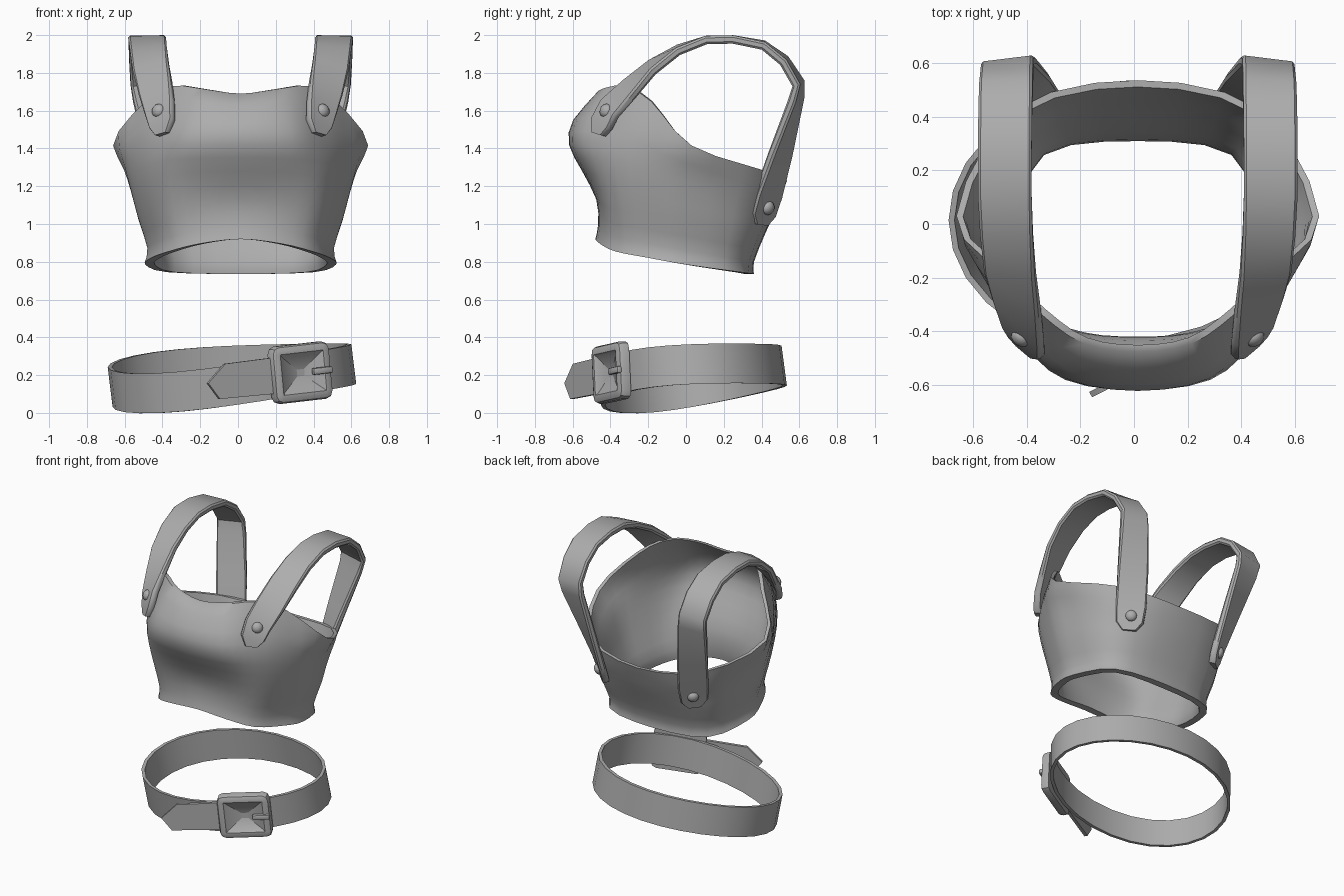
import bpy, bmesh, math
from mathutils import Vector, Matrix

if "Cube" in bpy.data.objects:
    bpy.data.objects.remove(bpy.data.objects["Cube"])

CX = 0.014  # sideways offset of the top garment

grey = bpy.data.materials.new("grey")
grey.diffuse_color = (0.42, 0.42, 0.42, 1)
grey.use_nodes = True
grey.node_tree.nodes["Principled BSDF"].inputs["Base Color"].default_value = grey.diffuse_color


def finish(name, bm, bevel=0, angle=40):
    """Turn a bmesh into a finished, shaded object."""
    bmesh.ops.recalc_face_normals(bm, faces=bm.faces)
    me = bpy.data.meshes.new(name)
    bm.to_mesh(me)
    bm.free()
    me.materials.append(grey)
    ob = bpy.data.objects.new(name, me)
    bpy.context.collection.objects.link(ob)
    bpy.ops.object.select_all(action='DESELECT')
    ob.select_set(True)
    bpy.context.view_layer.objects.active = ob
    if bevel:
        m = ob.modifiers.new("bevel", 'BEVEL')
        m.width, m.segments = bevel, 2
        bpy.ops.object.modifier_apply(modifier=m.name)
    bpy.ops.object.shade_smooth_by_angle(angle=math.radians(angle))
    return ob


def loft(rings, closed_path=False, caps=False):
    """Skin a list of closed rings."""
    bm = bmesh.new()
    vs = [[bm.verts.new(p) for p in r] for r in rings]
    n, m = len(vs), len(vs[0])
    for i in range(n if closed_path else n - 1):
        a, b = vs[i], vs[(i + 1) % n]
        for j in range(m):
            k = (j + 1) % m
            bm.faces.new((a[j], a[k], b[k], b[j]))
    if caps:
        bm.faces.new(vs[0])
        bm.faces.new(vs[-1])
    return bm


def smooth_line(pts, steps, closed):
    """Catmull-Rom curve through pts."""
    out, n = [], len(pts)

    def at(i):
        return pts[i % n] if closed else pts[max(0, min(i, n - 1))]
    for i in range(n if closed else n - 1):
        p0, p1, p2, p3 = (at(i + d) for d in (-1, 0, 1, 2))
        for s in range(steps):
            t = s / steps
            out.append(0.5 * (2 * p1 + (p2 - p0) * t + (2 * p0 - 5 * p1 + 4 * p2 - p3) * t * t
                              + (3 * p1 - p0 - 3 * p2 + p3) * t ** 3))
    return out if closed else out + [pts[-1]]


# --- Bodice: profiles from hem to rim at seven stations, mirrored and lofted ---
front = [(0, -.48, .92), (0, -.465, 1.0), (0, -.475, 1.13), (0, -.55, 1.28),
         (0, -.62, 1.42), (0, -.598, 1.55), (0, -.475, 1.69)]
bust = [(.22, -.455, .895), (.215, -.445, .97), (.23, -.455, 1.11), (.255, -.515, 1.27),
        (.27, -.58, 1.42), (.25, -.55, 1.56), (.20, -.445, 1.715)]
front_side = [(.38, -.375, .855), (.375, -.37, .93), (.405, -.385, 1.08), (.425, -.42, 1.25),
              (.425, -.445, 1.41), (.40, -.405, 1.56), (.36, -.335, 1.73)]
armhole = [(.475, -.195, .82), (.465, -.19, .895), (.505, -.20, 1.05), (.54, -.215, 1.21),
           (.555, -.23, 1.35), (.55, -.225, 1.49), (.505, -.185, 1.65)]
side = [(.505, 0, .785), (.49, 0, .86), (.54, 0, 1.02), (.58, 0, 1.17),
        (.615, 0, 1.28), (.652, .01, 1.355), (.675, .03, 1.415)]
back_side = [(.39, .29, .745), (.385, .29, .81), (.415, .335, .95), (.43, .365, 1.06),
             (.445, .395, 1.15), (.455, .41, 1.22), (.455, .425, 1.28)]
back = [(0, .36, .735), (0, .36, .80), (0, .42, .95), (0, .47, 1.06),
        (0, .50, 1.14), (0, .52, 1.19), (0, .535, 1.23)]
columns = [smooth_line([Vector(p) for p in c], 2, False)
           for c in (front, bust, front_side, armhole, side, back_side, back)]
outer = []
for right in zip(*columns):
    left = [Vector((-p.x, p.y, p.z)) for p in right[5:0:-1]]
    ring = smooth_line(list(right) + left, 3, True)
    outer.append([p + Vector((CX, 0, 0)) for p in ring])
# lining, thicker towards the hem
lining = []
for i, ring in enumerate(outer):
    thick = .05 - .025 * i / (len(outer) - 1)
    lining.append([p - Vector((p.x - CX, p.y + .03, 0)).normalized() * thick for p in ring])
finish("bodice", loft(outer + lining[::-1], closed_path=True), angle=50)

# --- Shoulder straps: x, y, z, twist in degrees, half width ---
path = [(.412, -.462, 1.475, 42, .04), (.415, -.447, 1.53, 42, .08),
        (.427, -.405, 1.61, 41, .09), (.45, -.30, 1.715, 33, .095),
        (.475, -.18, 1.83, 20, .097), (.488, -.04, 1.922, 9, .098),
        (.495, .11, 1.975, 0, .1), (.495, .25, 1.977, -3, .1),
        (.493, .41, 1.947, -6, .1), (.49, .52, 1.865, -8, .1),
        (.485, .595, 1.745, -9, .098), (.473, .583, 1.66, -13, .098),
        (.415, .50, 1.37, -31, .1), (.375, .435, 1.15, -42, .1),
        (.362, .405, 1.05, -44, .09), (.355, .392, 1.0, -44, .045)]
section = [(-1, -.5), (-.9, -1), (.9, -1), (1, -.5), (1, .5), (.9, 1), (-.9, 1), (-1, .5)]
for tag, sx in (("right", 1), ("left", -1)):
    rings = []
    for i, (x, y, z, a, hw) in enumerate(path):
        p = Vector((x, y, z))
        t = Vector(path[min(i + 1, len(path) - 1)][:3]) - Vector(path[max(i - 1, 0)][:3])
        t.normalize()
        w = Vector((math.cos(math.radians(a)), math.sin(math.radians(a)), 0))
        w = (w - t * w.dot(t)).normalized()
        n = t.cross(w)
        ring = [p + w * hw * u + n * .022 * v for u, v in section]
        rings.append([(sx * q.x + CX, q.y, q.z) for q in ring])
    finish(tag + "_shoulder_strap", loft(rings, caps=True))
    # flattened rivets at both strap ends
    for end, c, d in (("front", (.436, -.424, 1.60), (.6, -.7, .35)),
                      ("back", (.375, .435, 1.085), (.65, .7, -.25))):
        bm = bmesh.new()
        bmesh.ops.create_uvsphere(bm, u_segments=12, v_segments=8, radius=.038)
        bmesh.ops.scale(bm, vec=(1, 1, .75), verts=bm.verts)
        normal = Vector((sx * d[0], d[1], d[2]))
        bm.transform(Matrix.Translation((sx * c[0] + CX, c[1], c[2]))
                     @ normal.to_track_quat('Z', 'Y').to_matrix().to_4x4())
        finish(f"{tag}_{end}_rivet", bm, angle=60)

# --- Belt: tilted oval band ---
rings = []
half = Vector((-.013, -.014, .105))
for i in range(28):
    a = math.tau * i / 28
    c, s = math.cos(a), math.sin(a)
    mid = Vector((-.032 + .645 * c, .028 + .492 * s,
                  .198 + .06 * c + .052 * s - .016 * math.sin(2 * a)))
    inner = Vector((-c, -s, 0)) * .022
    rings.append([mid - half, mid + half, mid + half + inner, mid - half + inner])
finish("belt", loft(rings, closed_path=True))

# --- Buckle frame of reference, lying against the belt ---
u = Vector((.87, .44, .10)).normalized()
v = Vector((0, 0, 1))
v = (v - u * v.dot(u)).normalized()
n = u.cross(v)
frame = Matrix((u, v, n)).transposed().to_4x4()
frame.translation = (.322, -.378, .213)


def block(size, centre):
    bm = bmesh.new()
    bmesh.ops.create_cube(bm, size=1)
    bmesh.ops.scale(bm, vec=size, verts=bm.verts)
    bmesh.ops.translate(bm, vec=centre, verts=bm.verts)
    return bm


# belt end with a pointed tip
outline = [(.1, -.095), (.1, .095), (-.2, .095), (-.44, .092), (-.55, 0), (-.49, -.09), (-.2, -.095)]
bm = loft([[(x, y, d) for x, y in outline] for d in (0, .022)], caps=True)
bm.transform(frame)
finish("belt_tip", bm)

# buckle plate with rounded corners and a sunken centre
bm = block((.345, .305, .06), (0, 0, .025))
upright = [e for e in bm.edges if abs(e.verts[0].co.z - e.verts[1].co.z) > .01]
bmesh.ops.bevel(bm, geom=upright, offset=.04, segments=2, profile=.5, affect='EDGES')
top = max(bm.faces, key=lambda f: f.calc_center_median().z)
bmesh.ops.bevel(bm, geom=list(top.edges), offset=.025, segments=2, profile=.5, affect='EDGES')
top = max(bm.faces, key=lambda f: f.calc_center_median().z)
bmesh.ops.inset_region(bm, faces=[top], thickness=.02)
bmesh.ops.inset_region(bm, faces=[top], thickness=.012, depth=-.012)
centre = bmesh.ops.poke(bm, faces=[top])["verts"]
bmesh.ops.translate(bm, verts=centre, vec=(0, 0, -.026))
bm.transform(frame)
finish("buckle", bm, angle=35)

# prong
bm = block((.115, .036, .03), (.112, 0, .055))
bm.transform(frame)
finish("buckle_prong", bm, bevel=.009)
